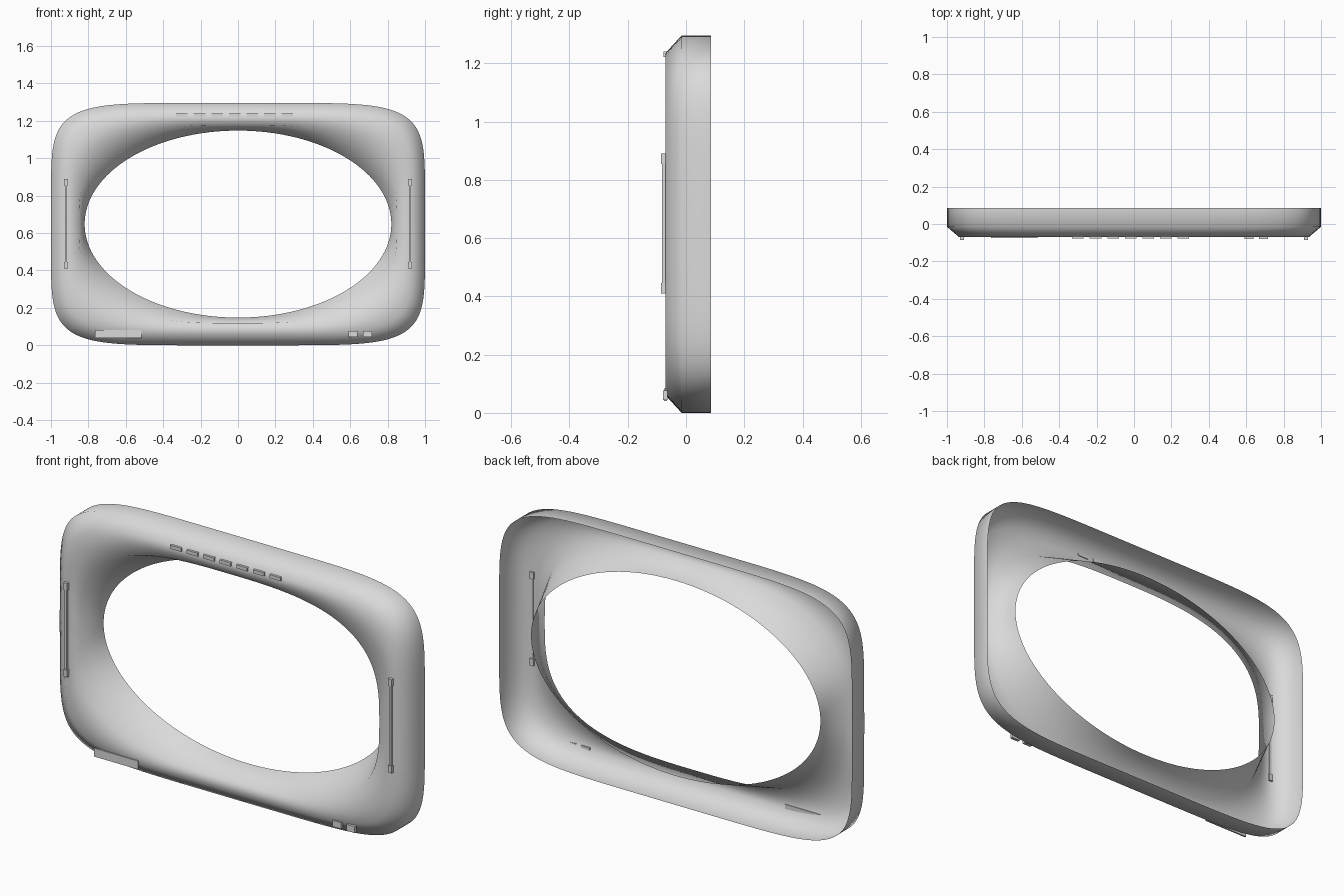
import bpy, bmesh, math

if "Cube" in bpy.data.objects:
    bpy.data.objects.remove(bpy.data.objects["Cube"])

grey = bpy.data.materials.new("light_grey")
grey.diffuse_color = (0.7, 0.7, 0.7, 1)
grey.use_nodes = True
grey.node_tree.nodes["Principled BSDF"].inputs["Base Color"].default_value = grey.diffuse_color
CZ = 0.648  # height of the opening's centre


def finish(name, bm):
    mesh = bpy.data.meshes.new(name)
    bm.to_mesh(mesh)
    bm.free()
    mesh.materials.append(grey)
    obj = bpy.data.objects.new(name, mesh)
    bpy.context.collection.objects.link(obj)
    return obj


def box(name, x, y, z):
    """Box from (min, max) ranges."""
    bm = bmesh.new()
    bmesh.ops.create_cube(bm, size=1)
    for v in bm.verts:
        for i, (lo, hi) in enumerate((x, y, z)):
            v.co[i] = (lo + hi) / 2 + v.co[i] * (hi - lo)
    return finish(name, bm)


def spow(c, n):
    return math.copysign(abs(c) ** (2 / n), c) if abs(c) > 1e-9 else 0.0


# Bezel: open-backed shell lofted from a rounded rectangle to an oval opening
# (half width, half height, exponent, depth)
rings = [(1.0, 0.648, 6, 0.085),
         (1.0, 0.648, 6, -0.015),
         (0.935, 0.588, 5.5, -0.07),
         (0.85, 0.53, 3, -0.07),
         (0.82, 0.50, 2, 0.083)]
N = 128
bm = bmesh.new()
loops = []
for a, b, n, y in rings:
    loops.append([bm.verts.new((a * spow(math.cos(t), n), y, CZ + b * spow(math.sin(t), n)))
                  for t in (2 * math.pi * i / N for i in range(N))])
for outer, inner in zip(loops, loops[1:]):
    for i in range(N):
        j = (i + 1) % N
        f = bm.faces.new((outer[i], outer[j], inner[j], inner[i]))
        f.smooth = True
finish("bezel", bm)

# Side rails with end blocks
for side, s in (("left", -1), ("right", 1)):
    x = 0.92 * s
    box(side + "_rail", (x - 0.006, x + 0.006), (-0.082, -0.068), (0.41, 0.89))
    for end, z in (("lower", 0.428), ("upper", 0.872)):
        box(f"{side}_{end}_rail_block", (x - 0.011, x + 0.011), (-0.085, -0.062),
            (z - 0.018, z + 0.018))

# Row of vents along the top
for i in range(7):
    x = -0.3 + 0.094 * i
    box(f"vent_{i + 1}", (x - 0.031, x + 0.031), (-0.078, -0.066), (1.222, 1.240))

# Buttons and name plate along the bottom
for i, x in enumerate((0.615, 0.693)):
    box(f"button_{i + 1}", (x - 0.024, x + 0.024), (-0.079, -0.064), (0.045, 0.077))
box("front_plate", (-0.765, -0.515), (-0.075, -0.066), (0.04, 0.083))
